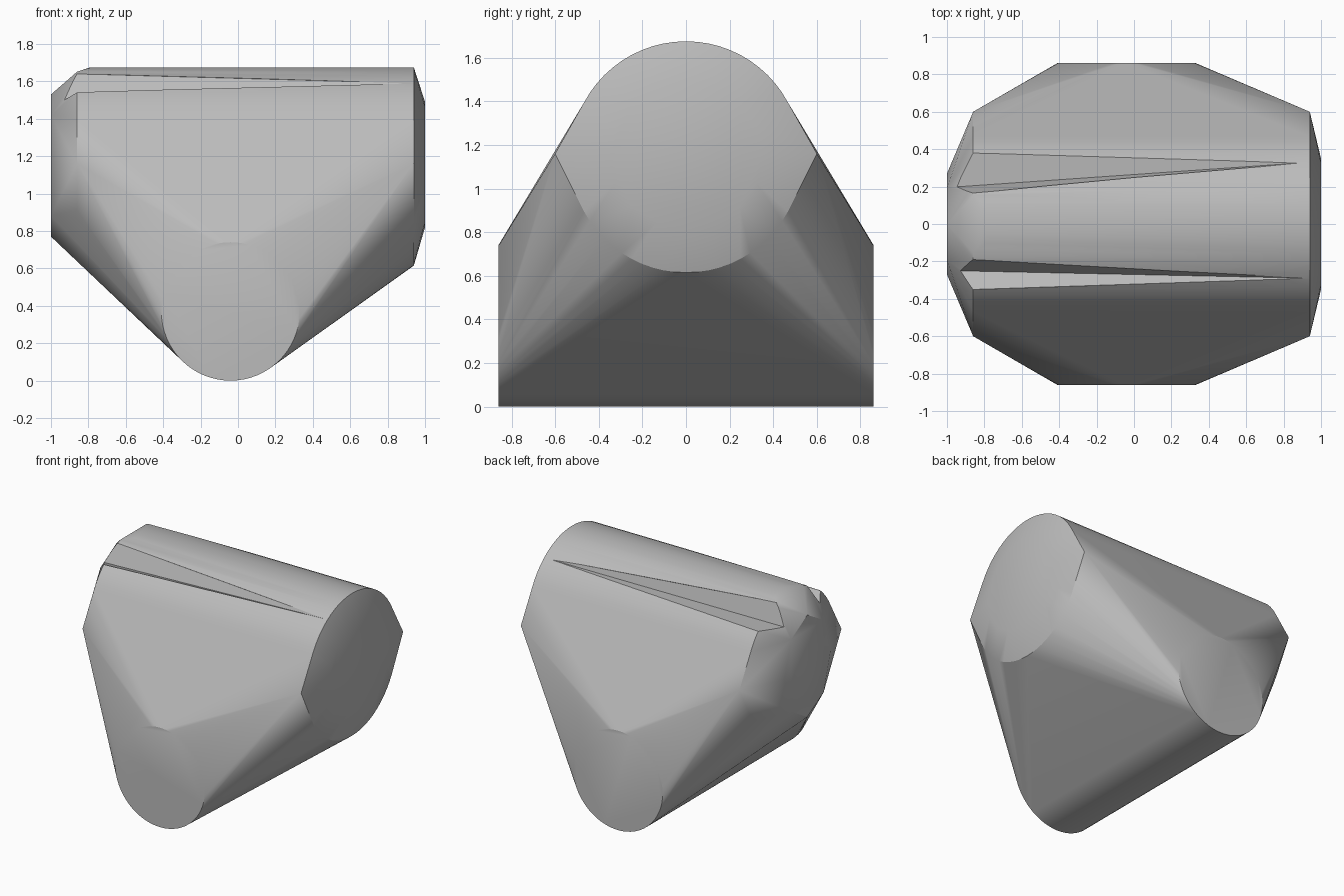
import bpy, bmesh
from math import sin, cos, pi, radians
from mathutils import Vector

cube = bpy.data.objects.get("Cube")
if cube:
    bpy.data.objects.remove(cube, do_unlink=True)

grey = bpy.data.materials.new("plain grey")
grey.use_nodes = True
grey.diffuse_color = (0.5, 0.5, 0.5, 1)
grey.node_tree.nodes["Principled BSDF"].inputs["Base Color"].default_value = (0.5, 0.5, 0.5, 1)


def hull(name, points):
    """Convex solid wrapped around a set of points."""
    bm = bmesh.new()
    for p in points:
        bm.verts.new(p)
    result = bmesh.ops.convex_hull(bm, input=bm.verts)
    junk = {g for g in result["geom_interior"] + result["geom_unused"]
            if isinstance(g, bmesh.types.BMVert)}
    bmesh.ops.delete(bm, geom=list(junk), context="VERTS")
    bmesh.ops.dissolve_limit(bm, angle_limit=radians(0.5), verts=bm.verts, edges=bm.edges)
    bmesh.ops.recalc_face_normals(bm, faces=bm.faces)
    mesh = bpy.data.meshes.new(name)
    bm.to_mesh(mesh)
    bm.free()
    mesh.materials.append(grey)
    obj = bpy.data.objects.new(name, mesh)
    bpy.context.collection.objects.link(obj)
    return obj


def ring(count, ru, rv):
    return [(ru * sin(2 * pi * i / count), rv * cos(2 * pi * i / count)) for i in range(count)]


points = []

# Upper barrel, lying along x, with pointed flanks
axis_z, radius = 1.145, 0.53
for y, z in ring(64, radius, radius):
    points.append((0.94, y, axis_z + z))
    if z > 0:
        points.append((-0.79, y, axis_z + z))
        if abs(y) > 0.15:
            points.append((-0.86, y, axis_z + z))
    else:
        points.append((-0.86, y, axis_z + z * 0.93))
points.append((-0.86, 0, 1.65))
for side in (-1, 1):
    points += [(0.94, side * 0.6, 1.16), (-0.86, side * 0.6, 1.16)]

# Bevelled barrel ends
points += [(1.0, y, 1.155 + z) for y, z in ring(16, 0.35, 0.335)]
points += [(-1.0, y, 1.15 + z) for y, z in ring(8, 0.27, 0.38)]

# Lower barrel, lying along y
for x, z in ring(64, 0.37, 0.37):
    points += [(x - 0.04, side * 0.86, 0.37 + z) for side in (-1, 1)]

body = hull("wedge_body", points)


# Tapered grooves along the top of the barrel
def groove(name, tip, upper, lower, floor, outside):
    tip = Vector(tip)
    far = [tip + (Vector(p) - tip) * 1.15 for p in (upper, lower, floor)]
    cutter = hull(name, [tip] + far + [outside])
    cutter.hide_render = True
    mod = body.modifiers.new(name, "BOOLEAN")
    mod.operation = "DIFFERENCE"
    mod.solver = "EXACT"
    mod.object = cutter
    bpy.context.view_layer.objects.active = body
    bpy.ops.object.modifier_apply(modifier=name)
    bpy.data.objects.remove(cutter, do_unlink=True)


groove("front_groove", (0.94, -0.29, 1.59), (-0.86, -0.19, 1.64), (-0.86, -0.35, 1.54),
       (-0.95, -0.25, 1.5), (-1.2, -0.45, 1.9))
groove("back_groove", (0.94, 0.33, 1.565), (-0.86, 0.165, 1.65), (-0.86, 0.38, 1.515),
       (-1.0, 0.195, 1.5), (-1.2, 0.45, 1.9))

# Soft shading with crisp edges
bpy.ops.object.select_all(action="DESELECT")
body.select_set(True)
bpy.context.view_layer.objects.active = body
bpy.ops.object.shade_smooth_by_angle(angle=radians(25))
